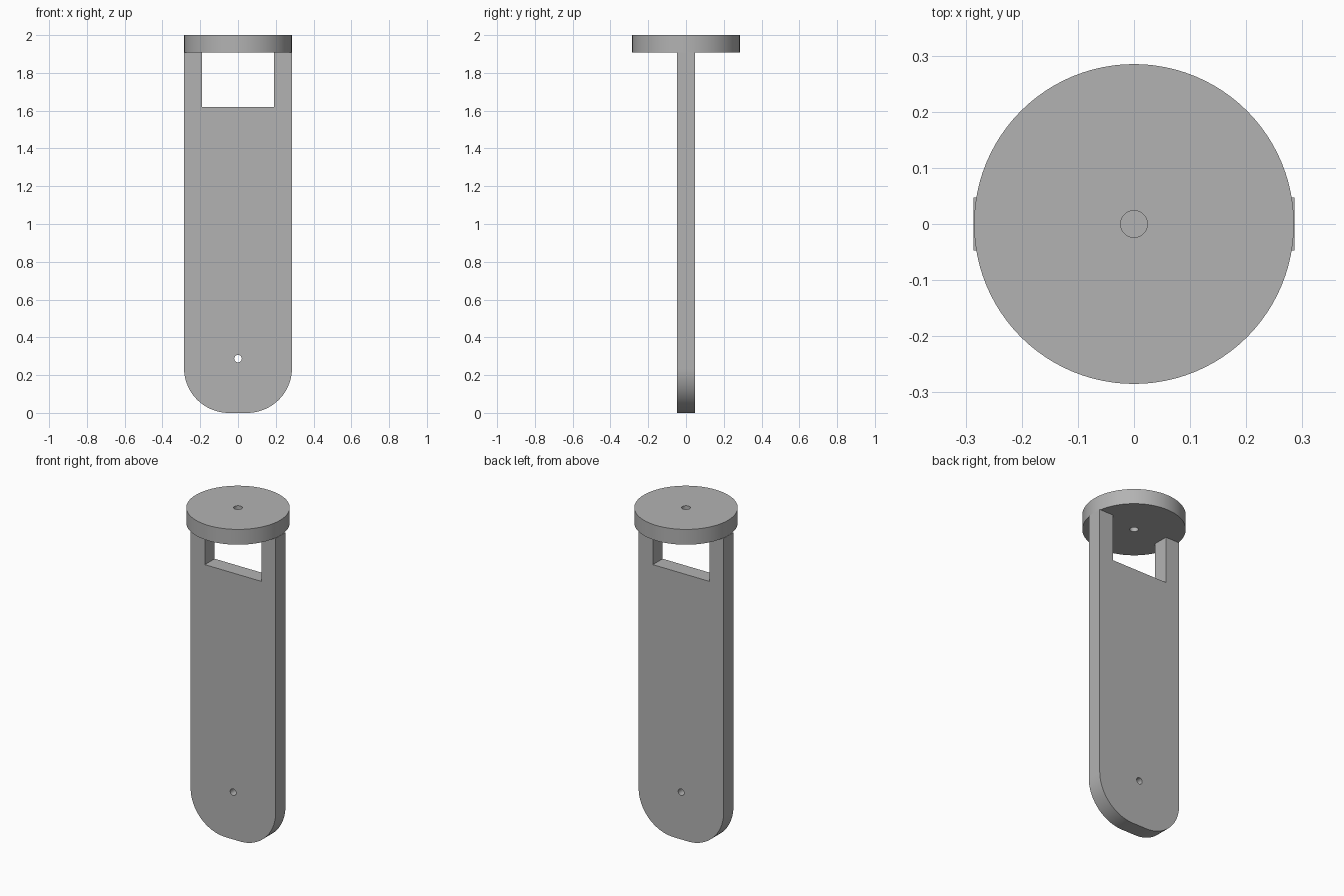
import bpy, bmesh, math
from mathutils import Matrix

cube = bpy.data.objects.get("Cube")
if cube:
    bpy.data.objects.remove(cube)

HALF_W, THICK = 0.286, 0.094
DISC_R, DISC_Z, TOP = 0.285, 1.907, 2.0
CORNER_R = 0.238

grey = bpy.data.materials.new("plain grey")
grey.use_nodes = True
colour = (0.45, 0.45, 0.45, 1)
grey.diffuse_color = colour
grey.node_tree.nodes["Principled BSDF"].inputs["Base Color"].default_value = colour


def arc(cx, cy, r, start, end, steps):
    angles = [math.radians(start + (end - start) * i / steps) for i in range(steps + 1)]
    return [(cx + r * math.cos(a), cy + r * math.sin(a)) for a in angles]


def circle(cx, cy, r, steps):
    return arc(cx, cy, r, 0, 360, steps)[:-1]


def slab(name, loops, thickness, matrix):
    """Fill the outline, leaving inner loops as holes, and thicken it evenly."""
    bm = bmesh.new()
    for loop in loops:
        verts = [bm.verts.new((x, y, 0)) for x, y in loop]
        for a, b in zip(verts, verts[1:] + verts[:1]):
            bm.edges.new((a, b))
    bmesh.ops.triangle_fill(bm, edges=bm.edges[:], use_beauty=True, normal=(0, 0, 1))
    bmesh.ops.recalc_face_normals(bm, faces=bm.faces[:])
    mesh = bpy.data.meshes.new(name)
    bm.to_mesh(mesh)
    bm.free()
    mesh.materials.append(grey)
    obj = bpy.data.objects.new(name, mesh)
    bpy.context.collection.objects.link(obj)
    obj.matrix_world = matrix
    solid = obj.modifiers.new("thickness", 'SOLIDIFY')
    solid.thickness, solid.offset = thickness, 0
    bpy.ops.object.select_all(action='DESELECT')
    obj.select_set(True)
    bpy.context.view_layer.objects.active = obj
    bpy.ops.object.convert(target='MESH')
    bpy.ops.object.shade_smooth_by_angle(angle=math.radians(30))
    return obj


# Upright plate: rounded foot, two arms around an open window, small pin hole
right_side = arc(HALF_W - CORNER_R, CORNER_R, CORNER_R, -90, 0, 24)
right_side += [(HALF_W, DISC_Z), (0.19, DISC_Z), (0.19, 1.62)]
outline = right_side + [(-x, z) for x, z in reversed(right_side)]
slab("upright_plate", [outline, circle(0, 0.287, 0.02, 24)], THICK,
     Matrix.Rotation(math.pi / 2, 4, 'X'))

# Round cap with a central hole
slab("round_cap", [circle(0, 0, DISC_R, 96), circle(0, 0, 0.024, 32)],
     TOP - DISC_Z, Matrix.Translation((0, 0, (TOP + DISC_Z) / 2)))
